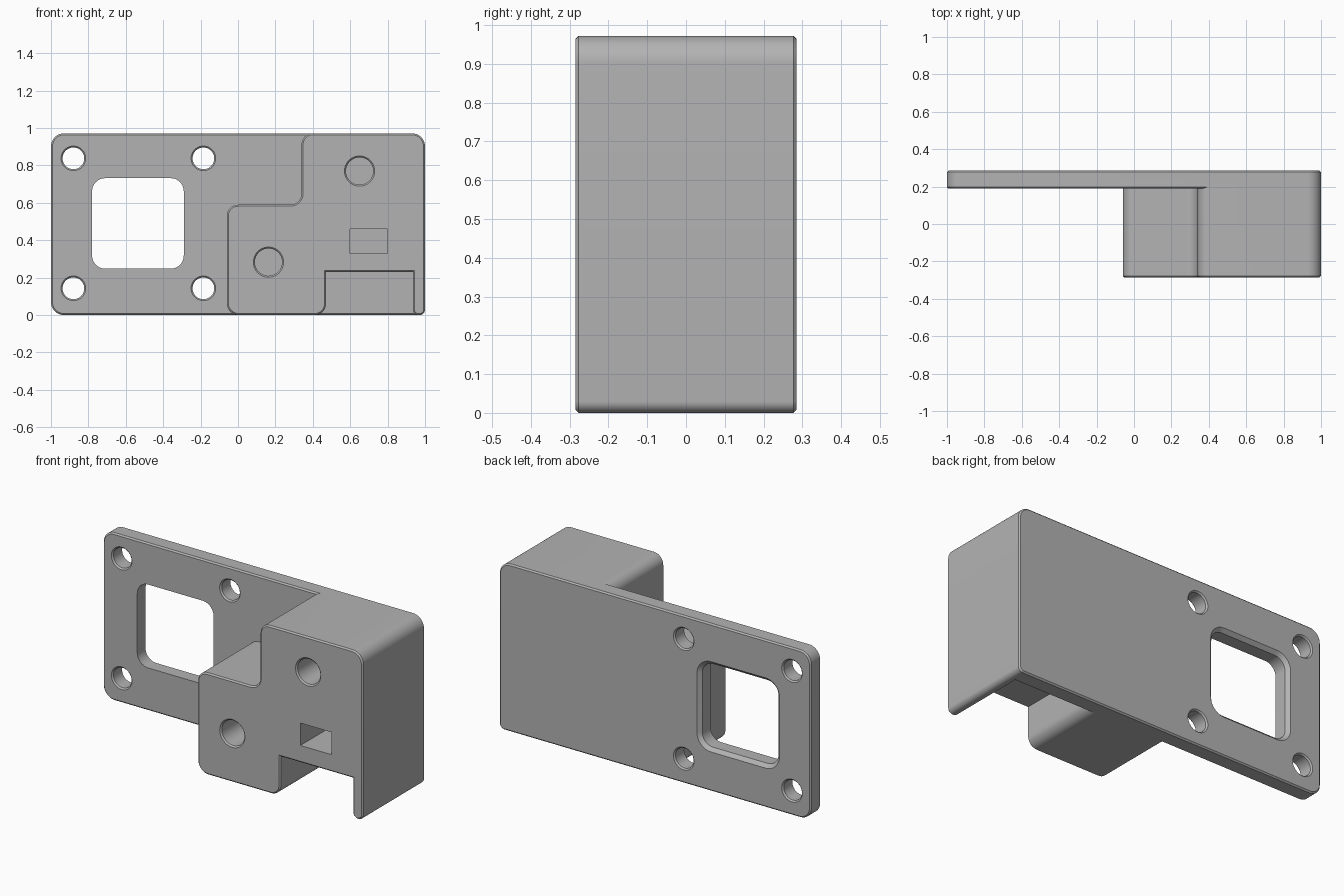
import bpy, bmesh, math
from mathutils import Vector

if "Cube" in bpy.data.objects:
    bpy.data.objects.remove(bpy.data.objects["Cube"], do_unlink=True)

FRONT, STEP, BACK = -0.285, 0.19, 0.285
TOP = 0.972
EDGE = 0.008

grey = bpy.data.materials.new("plain grey")
grey.use_nodes = True
GREY = (0.45, 0.45, 0.45, 1)
grey.diffuse_color = GREY
grey.node_tree.nodes["Principled BSDF"].inputs["Base Color"].default_value = GREY


def rounded(corners, steps=10):
    """Outline in x and z from right-angled corners (x, z, radius)."""
    pts = []
    for i, (x, z, r) in enumerate(corners):
        p = Vector((x, z))
        if r == 0:
            pts.append(p)
            continue
        a = (Vector(corners[i - 1][:2]) - p).normalized()
        b = (Vector(corners[(i + 1) % len(corners)][:2]) - p).normalized()
        mid = p + (a + b) * r
        for k in range(steps + 1):
            t = math.pi / 2 * k / steps
            pts.append(mid - r * (a * math.sin(t) + b * math.cos(t)))
    return pts


def loft(name, layers, chamfered=()):
    """Closed solid through (y, outline) layers; chamfers the caps at given y."""
    bm = bmesh.new()
    rings = [[bm.verts.new((p.x, y, p.y)) for p in line] for y, line in layers]
    n = len(rings[0])
    for lo, hi in zip(rings, rings[1:]):
        for i in range(n):
            j = (i + 1) % n
            bm.faces.new((lo[i], lo[j], hi[j], hi[i]))
    bm.faces.new(rings[0])
    bm.faces.new(rings[-1])
    bmesh.ops.remove_doubles(bm, verts=bm.verts, dist=1e-5)
    bmesh.ops.recalc_face_normals(bm, faces=bm.faces)
    rim = [e for e in bm.edges
           if any(all(abs(v.co.y - y) < 1e-5 for v in e.verts) for y in chamfered)]
    if rim:
        bmesh.ops.bevel(bm, geom=rim, offset=EDGE, segments=1,
                        affect='EDGES', clamp_overlap=False)
    mesh = bpy.data.meshes.new(name)
    bm.to_mesh(mesh)
    bm.free()
    mesh.materials.append(grey)
    obj = bpy.data.objects.new(name, mesh)
    bpy.context.collection.objects.link(obj)
    return obj


def cutter(name, x, z, w, h, r, layers):
    """Rounded rectangular cutter; layers are (y, growth)."""
    def box(g):
        a, b, c = w / 2 + g, h / 2 + g, r + g if r else 0
        return rounded([(x - a, z - b, c), (x + a, z - b, c),
                        (x + a, z + b, c), (x - a, z + b, c)])
    return loft(name, [(y, box(g)) for y, g in layers])


def combine(target, other, operation):
    mod = target.modifiers.new(other.name, 'BOOLEAN')
    mod.operation = operation
    mod.solver = 'EXACT'
    mod.object = other
    bpy.ops.object.select_all(action='DESELECT')
    bpy.context.view_layer.objects.active = target
    target.select_set(True)
    bpy.ops.object.modifier_apply(modifier=mod.name)
    bpy.data.objects.remove(other, do_unlink=True)


# Mounting plate
body = loft("mounting_bracket", [(y, rounded([
    (-1, 0, 0.07), (1, 0, 0.03), (1, TOP, 0.07), (-1, TOP, 0.07)]))
    for y in (STEP, BACK)], (STEP, BACK))

# Stepped block with a notch and a thin leg below
block = loft("stepped_block", [(y, rounded([
    (-0.06, 0, 0.065), (0.47, 0, 0.06), (0.47, 0.23, 0), (0.935, 0.23, 0),
    (0.935, 0, 0.03), (1, 0, 0.03), (1, TOP, 0.07), (0.34, TOP, 0.06),
    (0.34, 0.59, 0.06), (-0.06, 0.59, 0.06)]))
    for y in (FRONT, STEP + 0.05)], (FRONT,))
combine(body, block, 'UNION')

# Screw holes through the plate, chamfered at both ends
over = 0.02
through = [(STEP - over, EDGE), (STEP, EDGE), (STEP + EDGE, 0),
           (BACK - EDGE, 0), (BACK, EDGE), (BACK + over, EDGE)]
for x in (-0.88, -0.185):
    for z in (0.143, 0.838):
        combine(body, cutter("screw_hole", x, z, 0.116, 0.116, 0.058, through),
                'DIFFERENCE')

# Window, with a wider chamfer at the back
combine(body, cutter("window", -0.535, 0.49, 0.49, 0.484, 0.07,
                     [(STEP - over, 0), (BACK - 0.02, 0), (BACK, 0.02),
                      (BACK + over, 0.02)]), 'DIFFERENCE')

# Blind holes and slot in the block
blind = [(FRONT - over, EDGE), (FRONT, EDGE), (FRONT + EDGE, 0), (STEP, 0)]
for x, z in ((0.65, 0.77), (0.163, 0.283)):
    combine(body, cutter("blind_hole", x, z, 0.146, 0.146, 0.073, blind),
            'DIFFERENCE')
combine(body, cutter("slot", 0.7, 0.395, 0.2, 0.13, 0,
                     [(FRONT - over, 0), (STEP, 0)]), 'DIFFERENCE')

bpy.ops.object.shade_smooth_by_angle(angle=math.radians(25))
